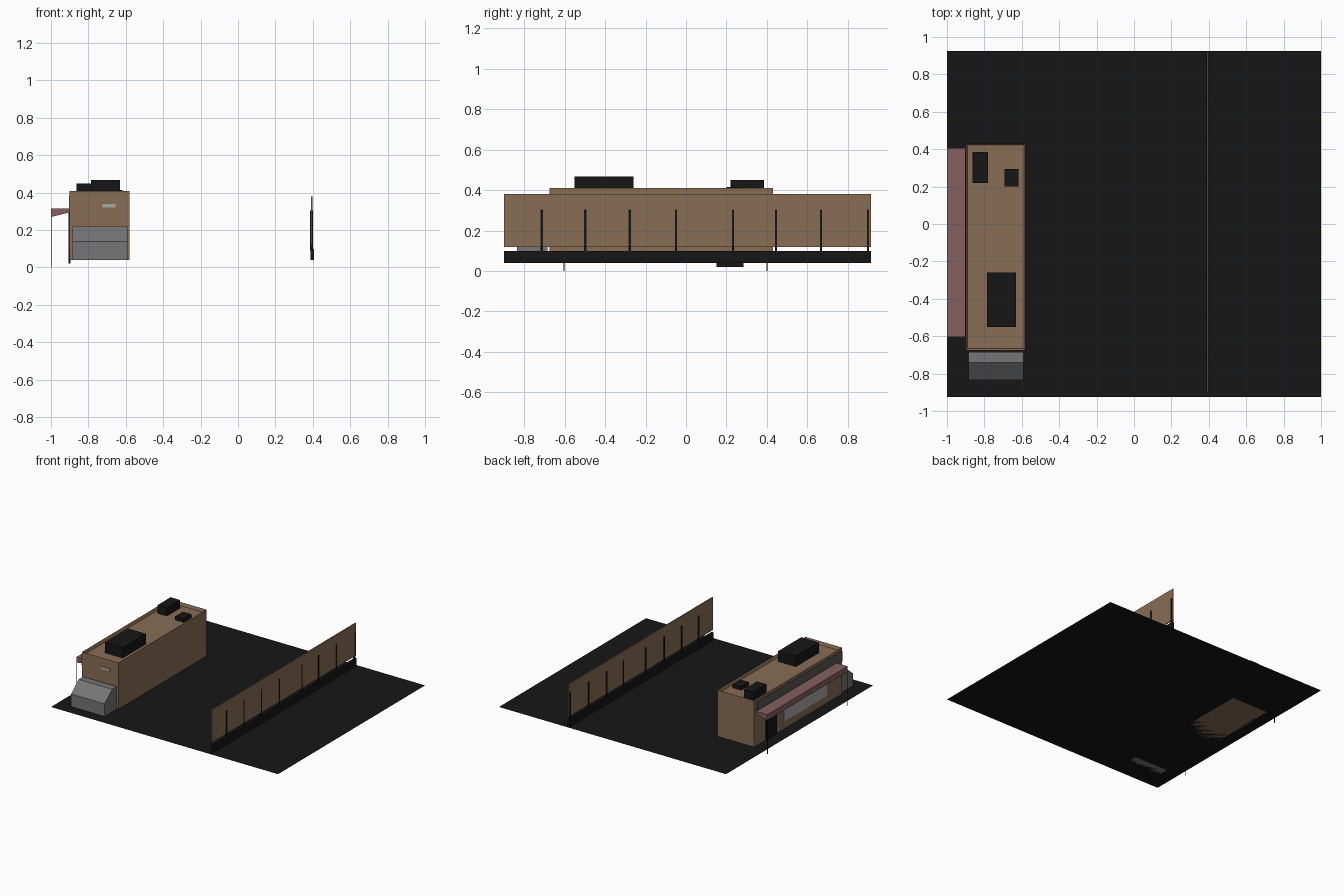
import bpy, bmesh

if "Cube" in bpy.data.objects:
    bpy.data.objects.remove(bpy.data.objects["Cube"])


def material(name, r, g, b):
    m = bpy.data.materials.new(name)
    m.diffuse_color = (r, g, b, 1)
    m.use_nodes = True
    m.node_tree.nodes["Principled BSDF"].inputs["Base Color"].default_value = m.diffuse_color
    return m


TAN = material("tan", 0.25, 0.155, 0.09)
BLACK = material("black", 0.008, 0.008, 0.008)
RED = material("awning_red", 0.24, 0.115, 0.115)
GREY = material("mid_grey", 0.18, 0.18, 0.18)
DARK = material("dark_grey", 0.1, 0.1, 0.1)
PALE = material("pale_grey", 0.4, 0.4, 0.4)


def finish(name, bm, mat):
    bmesh.ops.recalc_face_normals(bm, faces=bm.faces)
    me = bpy.data.meshes.new(name)
    bm.to_mesh(me)
    bm.free()
    me.materials.append(mat)
    ob = bpy.data.objects.new(name, me)
    bpy.context.collection.objects.link(ob)
    return ob


def prism(name, points, axis, a, b, mat):
    """Extrude a profile along x (points are y,z) or y (points are x,z)."""
    bm = bmesh.new()
    place = (lambda p: (a, *p)) if axis == 'x' else (lambda p: (p[0], a, p[1]))
    face = bm.faces.new([bm.verts.new(place(p)) for p in points])
    out = bmesh.ops.extrude_face_region(bm, geom=[face])
    move = (b - a, 0, 0) if axis == 'x' else (0, b - a, 0)
    verts = [v for v in out["geom"] if isinstance(v, bmesh.types.BMVert)]
    bmesh.ops.translate(bm, verts=verts, vec=move)
    return finish(name, bm, mat)


def box(name, x, y, z, mat):
    return prism(name, [(y[0], z[0]), (y[1], z[0]), (y[1], z[1]), (y[0], z[1])],
                 'x', x[0], x[1], mat)


# Flat lot
bm = bmesh.new()
bm.faces.new([bm.verts.new(p) for p in ((-1, -.925, .04), (1, -.925, .04),
                                        (1, .925, .04), (-1, .925, .04))])
finish("lot", bm, BLACK)

# Building with sunken roof behind a parapet
building = box("building", (-.9, -.58), (-.675, .43), (.04, .41), TAN)
bm = bmesh.new()
bm.from_mesh(building.data)
top = max(bm.faces, key=lambda f: f.calc_center_median().z)
bmesh.ops.inset_region(bm, faces=[top], thickness=.012)
bmesh.ops.translate(bm, verts=top.verts, vec=(0, 0, -.025))
bm.to_mesh(building.data)
bm.free()

# Rooftop units
box("roof_unit_large", (-.785, -.63), (-.55, -.26), (.385, .468), BLACK)
box("roof_unit_medium", (-.863, -.78), (.22, .385), (.385, .45), BLACK)
box("roof_unit_small", (-.693, -.618), (.2, .295), (.385, .415), BLACK)

# Front bin with sloped lid, and wall plate above it
prism("front_bin", [(-.685, .04), (-.835, .04), (-.835, .14), (-.74, .22), (-.685, .22)],
      'x', -.885, -.59, GREY)
box("front_plate", (-.725, -.655), (-.679, -.67), (.322, .34), PALE)

# Shop side: fascia, window, door, awning and its thin poles
box("fascia", (-.904, -.895), (-.675, .4), (.3, .385), DARK)
box("window", (-.903, -.895), (-.487, .06), (.1, .28), PALE)
box("door", (-.906, -.895), (.15, .285), (.02, .295), BLACK)
prism("awning", [(-1, .27), (-.9, .295), (-.9, .315), (-1, .315)], 'y', -.605, .407, RED)
for i, y in enumerate((-.603, .4)):
    box(f"awning_pole_{i}", (-1, -.996), (y - .002, y + .002), (0, .275), BLACK)

# Fence on a low kerb
box("fence_kerb", (.387, .405), (-.9, .915), (.04, .1), BLACK)
box("fence_panel", (.391, .399), (-.9, .915), (.12, .38), TAN)
for i, y in enumerate((-.713, -.498, -.278, -.049, .232, .444, .667, .899)):
    box(f"fence_post_{i}", (.385, .402), (y - .005, y + .005), (.09, .305), BLACK)
